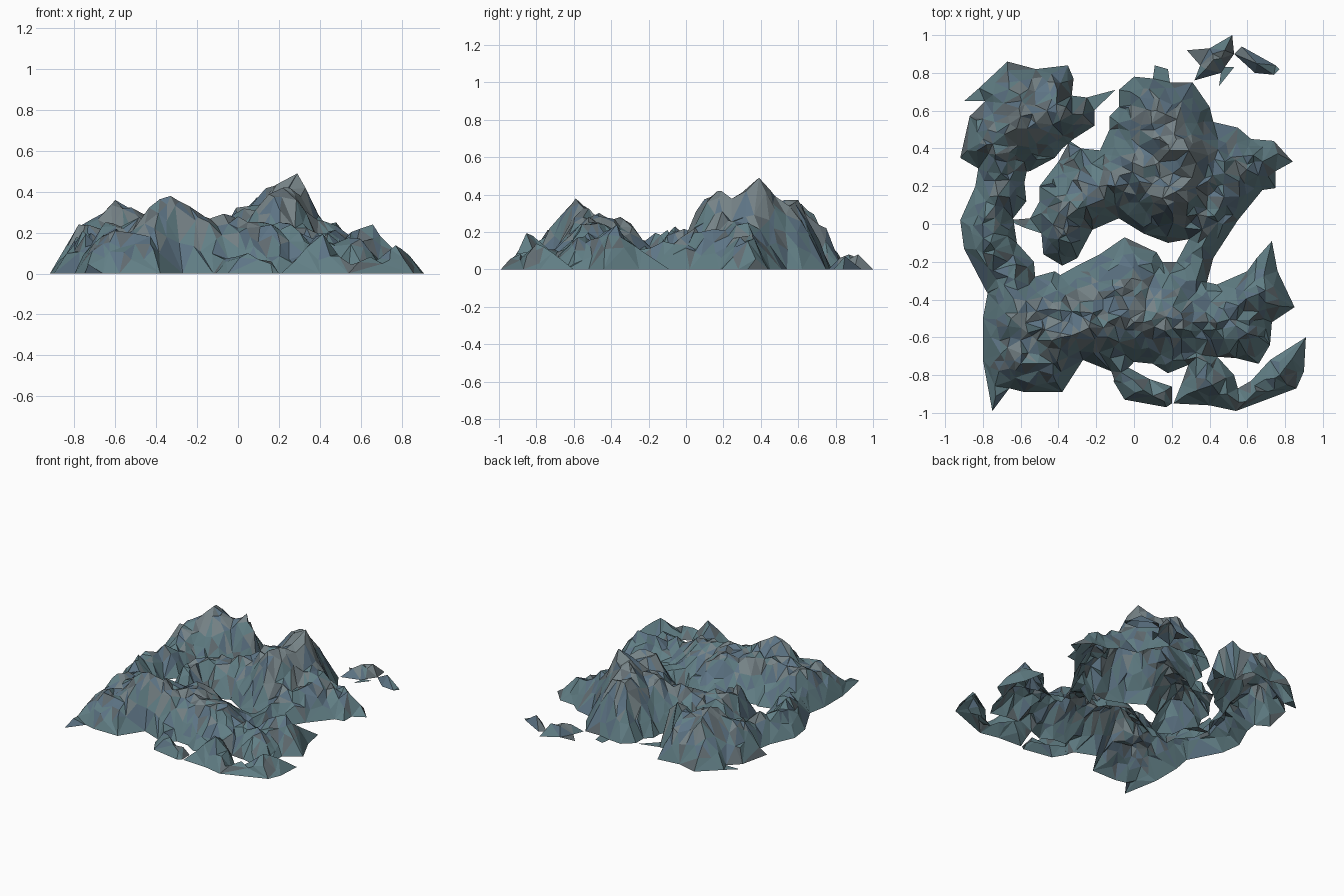
import bpy, bmesh, random
from mathutils import Vector, noise
from mathutils.geometry import delaunay_2d_cdt, intersect_point_line

if "Cube" in bpy.data.objects:
    bpy.data.objects.remove(bpy.data.objects["Cube"])

random.seed(7)


def material(name, rgb):
    m = bpy.data.materials.new(name)
    m.diffuse_color = (*rgb, 1)
    m.use_nodes = True
    m.node_tree.nodes["Principled BSDF"].inputs["Base Color"].default_value = m.diffuse_color
    return m


MATS = [material("teal_rock", (0.12, 0.21, 0.235)),
        material("blue_rock", (0.11, 0.175, 0.235)),
        material("grey_rock", (0.18, 0.225, 0.24)),
        material("dark_rock", (0.12, 0.15, 0.165))]


def inside(p, poly):
    hit = False
    for a, b in zip(poly, poly[1:] + poly[:1]):
        if (a[1] > p[1]) != (b[1] > p[1]):
            if p[0] < a[0] + (b[0] - a[0]) * (p[1] - a[1]) / (b[1] - a[1]):
                hit = not hit
    return hit


def fill(points, edges, polys):
    """Triangulate and keep only the triangles lying in one of the outlines."""
    v, _, f, *_ = delaunay_2d_cdt(points, edges, [], 0, 0.0005)
    keep = []
    for t in f:
        c = sum((v[i] for i in t), Vector((0, 0))) / len(t)
        if any(inside(c, p) for p in polys):
            keep.append(list(t))
    return v, keep


def rim(faces):
    count = {}
    for t in faces:
        for a, b in zip(t, t[1:] + t[:1]):
            k = (min(a, b), max(a, b))
            count[k] = count.get(k, 0) + 1
    return [k for k, n in count.items() if n == 1]


def seg_dist(p, a, b):
    q, t = intersect_point_line(p, a, b)
    return (p - a.lerp(b, min(1, max(0, t)))).length


def terrain(name, polys, peaks, step, reach, rough):
    # union of the outlines -> shoreline only
    pts, eds = [], []
    for p in polys:
        n = len(pts)
        pts += [Vector(c) for c in p]
        eds += [(n + i, n + (i + 1) % len(p)) for i in range(len(p))]
    v, f = fill(pts, eds, polys)
    shore = rim(f)
    segs = [(v[a], v[b]) for a, b in shore]
    used = sorted({i for e in shore for i in e})
    idx = {o: i for i, o in enumerate(used)}
    pts = [v[i] for i in used]
    eds = [(idx[a], idx[b]) for a, b in shore]

    def coast(p):
        return min(seg_dist(p, a, b) for a, b in segs)

    # jittered interior points plus the summits
    tops = [(Vector(q[:2]), q[2], min(reach, max(.04, coast(Vector(q[:2]))))) for q in peaks]
    inner = [t[0] for t in tops]
    n = int(2 / step)
    for i in range(n + 1):
        for j in range(n + 1):
            c = Vector((-1 + (i + random.uniform(-.42, .42)) * step,
                        -1 + (j + random.uniform(-.42, .42)) * step))
            if (any(inside(c, p) for p in polys)
                    and min((c - t[0]).length for t in tops) > step * .5):
                inner.append(c)
    pts += [c for c in inner if coast(c) > step * .5]
    v, f = fill(pts, eds, polys)
    border = {i for e in rim(f) for i in e}
    # raise the ground towards the summits
    bm = bmesh.new()
    bv = []
    for i, p in enumerate(v):
        z = 0
        if i not in border:
            near, z = min(((p - t[0]).length, t[1]) for t in tops)
            if near > .005:
                w = [1 / ((p - t[0]).length + .02) ** 4 for t in tops]
                h = sum(a * t[1] for a, t in zip(w, tops)) / sum(w)
                r = sum(a * t[2] for a, t in zip(w, tops)) / sum(w)
                crag = noise.noise(Vector((p.x * 9, p.y * 9, 3))) + random.uniform(-1, 1)
                z = h * (1 - min(near, .2) * 1.1) * min(1, coast(p) / r) ** .8 + crag * rough
                z = max(.015, z)
        bv.append(bm.verts.new((p.x, p.y, z)))
    high = max(t[1] for t in tops)
    for t in f:
        face = bm.faces.new([bv[i] for i in t])
        k = face.calc_center_median().z / high + random.uniform(-.35, .35)
        face.material_index = (3 if random.random() < .12 else
                               0 if k < .35 else 1 if k < .6 else 2)
    bmesh.ops.recalc_face_normals(bm, faces=bm.faces)
    if sum(x.normal.z for x in bm.faces) < 0:
        bmesh.ops.reverse_faces(bm, faces=bm.faces)
    me = bpy.data.meshes.new(name)
    bm.to_mesh(me)
    bm.free()
    for m in MATS:
        me.materials.append(m)
    bpy.context.collection.objects.link(bpy.data.objects.new(name, me))


# footprints, read from above
northwest = [(-.90, .65), (-.82, .72), (-.67, .86), (-.52, .82), (-.35, .84), (-.32, .77),
             (-.33, .68), (-.25, .67), (-.10, .71), (-.21, .60), (-.21, .52), (-.32, .45),
             (-.38, .40), (-.42, .35), (-.55, .28), (-.68, .26), (-.80, .28), (-.92, .35),
             (-.87, .57), (-.79, .65)]
west = [(-.82, .32), (-.84, .20), (-.92, .02), (-.90, -.13), (-.78, -.36), (-.70, -.46),
        (-.52, -.32), (-.53, -.20), (-.62, -.10), (-.64, .03), (-.57, .12), (-.58, .22), (-.56, .32)]
centre = [(-.67, .02), (-.55, .03), (-.50, .12), (-.50, .20), (-.40, .33), (-.34, .44),
          (-.28, .40), (-.18, .39), (-.13, .50), (-.13, .57), (-.08, .62), (-.08, .71), (0, .78),
          (.10, .77), (.11, .84), (.18, .82), (.19, .75), (.31, .75), (.40, .62), (.42, .54),
          (.55, .51), (.62, .45), (.74, .44), (.84, .33), (.75, .28), (.75, .19), (.68, .18),
          (.55, .02), (.42, -.18), (.38, -.33), (.22, -.21), (.29, -.08), (.18, -.10),
          (.05, -.05), (-.08, .03), (-.22, -.03), (-.30, -.18), (-.38, -.22), (-.48, -.16),
          (-.49, -.05), (-.58, -.02)]
south = [(-.80, -.50), (-.77, -.34), (-.60, -.30), (-.42, -.25), (-.39, -.27), (-.30, -.22),
         (-.18, -.16), (-.05, -.07), (.12, -.15), (.15, -.20), (.33, -.20), (.35, -.30),
         (.44, -.32), (.60, -.25), (.65, -.18), (.73, -.09), (.76, -.25), (.85, -.44),
         (.73, -.52), (.72, -.64), (.66, -.74), (.54, -.71), (.40, -.70), (.18, -.79),
         (.10, -.74), (0, -.73), (-.10, -.84), (-.12, -.78), (-.27, -.72), (-.38, -.89),
         (-.58, -.89), (-.66, -.87), (-.75, -.99), (-.80, -.72)]
south_hook = [(-.11, -.83), (-.03, -.76), (.08, -.82), (.20, -.86), (.20, -.95), (.17, -.97),
              (-.05, -.93)]
southeast_hook = [(.21, -.95), (.25, -.85), (.30, -.71), (.42, -.68), (.53, -.80), (.55, -.87),
                  (.62, -.83), (.72, -.72), (.91, -.60), (.90, -.78), (.86, -.87), (.54, -.99),
                  (.40, -.96)]

# summits: x, y, height
summits = [(.29, .39, .49), (.22, .17, .42), (.12, .60, .37), (.18, .42, .43), (.48, .33, .25),
           (.68, .33, .15), (.05, .30, .33), (-.10, .20, .26), (-.30, .08, .23), (-.40, -.08, .21),
           (.45, .08, .20), (.36, -.12, .15), (-.60, .57, .36), (-.46, .60, .29),
           (-.36, .62, .35), (-.78, .42, .24), (-.42, .75, .22), (-.72, .15, .20),
           (-.76, -.10, .21), (-.65, -.50, .25), (-.33, -.59, .38), (-.60, -.74, .21),
           (-.45, -.45, .27), (-.10, -.35, .28), (0, -.52, .28), (.20, -.50, .25),
           (.42, -.50, .18), (.66, -.37, .24), (.60, -.58, .17), (.38, -.82, .18),
           (.80, -.76, .12), (.05, -.88, .10)]
terrain("mountain_range", [northwest, west, centre, south, south_hook, southeast_hook],
        summits, .055, .19, .024)

# small rocks off the north-east shore
rocks = [[(.28, .92), (.40, .93), (.52, 1.0), (.53, .90), (.48, .83), (.53, .83), (.45, .73),
          (.46, .80), (.32, .76), (.35, .84)],
         [(.53, .90), (.57, .94), (.75, .84), (.77, .82), (.74, .79), (.64, .80)]]
terrain("shore_rocks", rocks, [(.42, .87, .08), (.38, .82, .06), (.48, .92, .08), (.65, .85, .07)],
        .06, .05, .01)
